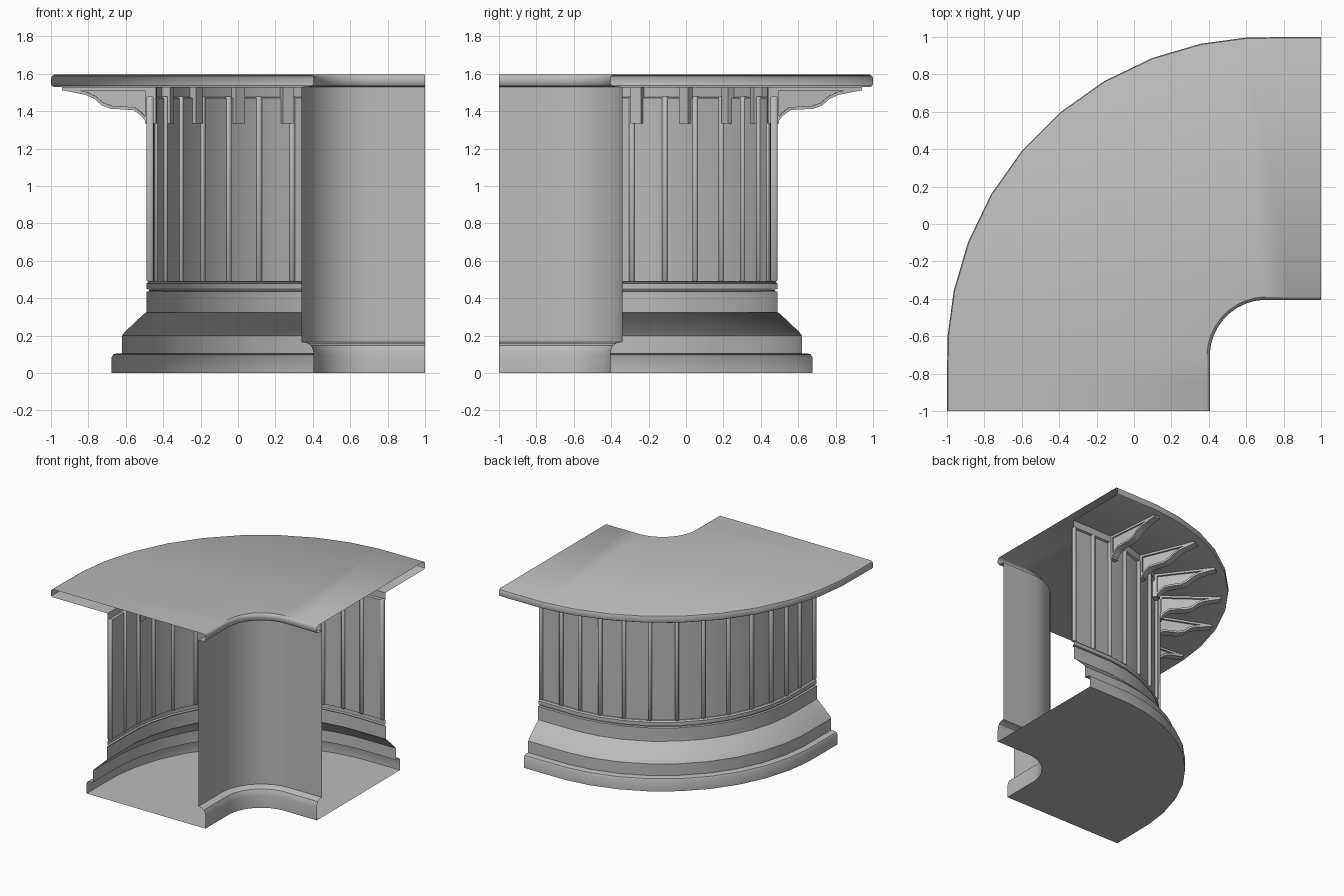
import bpy, bmesh, math
from mathutils import Matrix, Vector

cube = bpy.data.objects.get("Cube")
if cube:
    bpy.data.objects.remove(cube, do_unlink=True)

grey = bpy.data.materials.new("plain_grey")
grey.use_nodes = True
COLOUR = (0.5, 0.5, 0.5, 1)
grey.diffuse_color = COLOUR
grey.node_tree.nodes["Principled BSDF"].inputs["Base Color"].default_value = COLOUR

C = 0.707  # the bend is centred on (C, -C)
HALF = [4.85, 14.5, 24.1, 33.2, 41.4]
BEND = [45 - a for a in reversed(HALF)] + [45 + a for a in HALF]


def finish(name, bm, angle=35):
    bmesh.ops.recalc_face_normals(bm, faces=bm.faces)
    mesh = bpy.data.meshes.new(name)
    bm.to_mesh(mesh)
    bm.free()
    mesh.materials.append(grey)
    obj = bpy.data.objects.new(name, mesh)
    bpy.context.collection.objects.link(obj)
    bpy.ops.object.select_all(action='DESELECT')
    obj.select_set(True)
    bpy.context.view_layer.objects.active = obj
    bpy.ops.object.shade_smooth_by_angle(angle=math.radians(angle))
    return obj


def path(x):
    """Plan line that starts at x on the front end and follows the bend."""
    r = C - x
    pts = [(x, -1), (x, -0.84)]
    for a in BEND:
        t = math.radians(a)
        pts.append((C - r * math.cos(t), -C + r * math.sin(t)))
    return pts + [(0.84, -x), (1, -x)]


def sweep(name, profile):
    bm = bmesh.new()
    rows = [[bm.verts.new((px, py, z)) for px, py in path(x)] for x, z in profile]
    for a, b in zip(rows, rows[1:]):
        for i in range(len(a) - 1):
            bm.faces.new((a[i], a[i + 1], b[i + 1], b[i]))
    return finish(name, bm)


def radial(angle):
    """Frame with local +x pointing out of the bend at the given angle."""
    t = math.radians(180 - angle)
    return Matrix.Translation((C, -C, 0)) @ Matrix.Rotation(t, 4, 'Z')


def box(bm, low, high, matrix):
    size = Vector(high) - Vector(low)
    mid = (Vector(high) + Vector(low)) / 2
    bmesh.ops.create_cube(bm, size=1, matrix=matrix @ Matrix.Translation(mid) @ Matrix.Diagonal((*size, 1)))


def prism(bm, outline, width, matrix):
    """Extrude an (x, z) outline evenly to both sides of local y."""
    sides = [[bm.verts.new(matrix @ Vector((x, s * width / 2, z))) for x, z in outline] for s in (-1, 1)]
    a, b = sides
    bm.faces.new(a)
    bm.faces.new(b[::-1])
    for i in range(len(a)):
        j = (i + 1) % len(a)
        bm.faces.new((a[i], b[i], b[j], a[j]))


# Hollow counter shell, open at both ends
sweep("base_moulding", [
    (-0.675, 0), (-0.675, 0.085), (-0.667, 0.1), (-0.65, 0.105), (-0.62, 0.105),
    (-0.62, 0.2), (-0.605, 0.22), (-0.505, 0.315), (-0.49, 0.325), (-0.49, 0.435),
    (-0.475, 0.438), (-0.475, 0.445), (-0.488, 0.45), (-0.488, 0.48), (-0.478, 0.49), (-0.468, 0.49)])
sweep("floor_sheet", [(0.405, 0), (-0.675, 0)])
sweep("outer_wall", [(-0.468, 0.49), (-0.468, 1.47)])
sweep("top_rail", [(-0.468, 1.47), (-0.485, 1.475), (-0.485, 1.53)])
sweep("countertop", [
    (-0.485, 1.53), (-0.985, 1.53), (-0.997, 1.537), (-1, 1.548), (-1, 1.575), (-0.995, 1.588),
    (-0.983, 1.595), (0.39, 1.595), (0.4, 1.588), (0.405, 1.575), (0.405, 1.55), (0.395, 1.535), (0.34, 1.53)])
sweep("inner_wall", [(0.34, 1.53), (0.34, 0.165)])
sweep("kick_board", [(0.34, 0.165), (0.37, 0.16), (0.39, 0.148), (0.4, 0.125), (0.405, 0.1), (0.405, 0)])

# Upright battens at each wall joint and at the straight ends
bm = bmesh.new()
wall = C + 0.468
for a in BEND:
    box(bm, (wall - 0.015, -0.014, 0.49), (wall + 0.02, 0.014, 1.48), radial(a))
for s in (-0.985, -0.8):
    for m in (Matrix.Identity(4), Matrix(((0, -1, 0, 0), (-1, 0, 0, 0), (0, 0, 1, 0), (0, 0, 0, 1)))):
        box(bm, (-0.488, s - 0.014, 0.49), (-0.453, s + 0.014, 1.48), m)
bmesh.ops.bevel(bm, geom=bm.edges[:], offset=0.005, segments=1, affect='EDGES')
finish("wall_battens", bm, 50)

# Scrolled brackets under the overhang
curve = [(0.47, 1.335), (0.49, 1.34), (0.52, 1.375), (0.56, 1.405), (0.62, 1.41), (0.68, 1.412),
         (0.73, 1.43), (0.77, 1.465), (0.82, 1.488), (0.88, 1.5), (0.945, 1.512)]
curve = [(C + x, z) for x, z in curve]
bm = bmesh.new()
for off in (7.8, 22.5, 40):
    for a in (45 - off, 45 + off):
        m = radial(a)
        prism(bm, [(C + 0.47, 1.53)] + curve + [(C + 0.945, 1.53)], 0.03, m)
        prism(bm, curve + [(x - 0.004, z + 0.016) for x, z in reversed(curve)], 0.06, m)
        box(bm, (C + 0.44, -0.03, 1.335), (C + 0.5, 0.03, 1.53), m)
        box(bm, (C + 0.47, -0.03, 1.512), (C + 0.945, 0.03, 1.529), m)
finish("overhang_brackets", bm)
